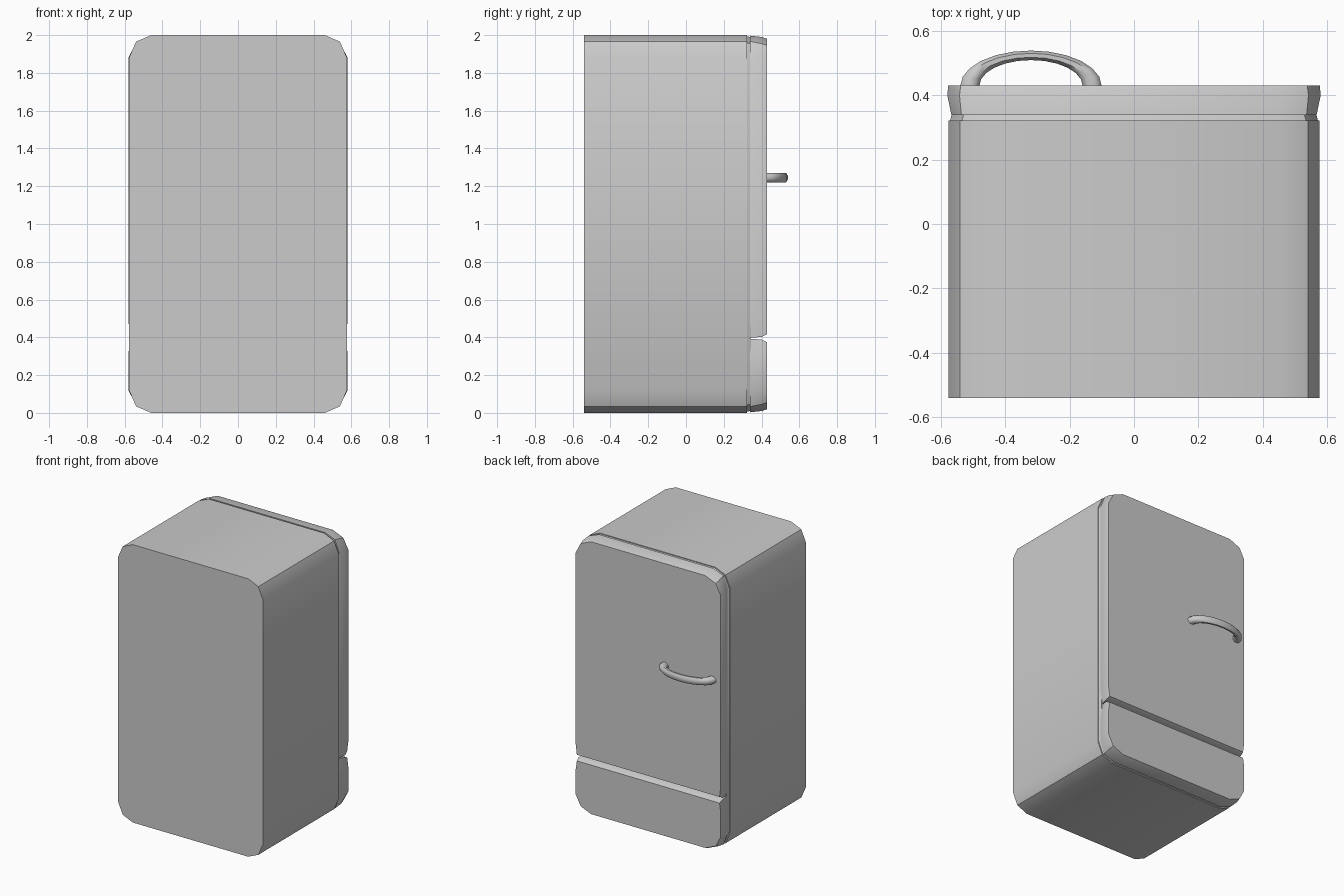
import bpy, bmesh, math

if "Cube" in bpy.data.objects:
    bpy.data.objects.remove(bpy.data.objects["Cube"])


def finish(name, bm, angle=30):
    bmesh.ops.recalc_face_normals(bm, faces=bm.faces)
    mesh = bpy.data.meshes.new(name)
    bm.to_mesh(mesh)
    bm.free()
    obj = bpy.data.objects.new(name, mesh)
    bpy.context.collection.objects.link(obj)
    bpy.context.view_layer.objects.active = obj
    bpy.ops.object.select_all(action='DESELECT')
    obj.select_set(True)
    bpy.ops.object.shade_smooth_by_angle(angle=math.radians(angle))
    return obj


def skin(bm, loops):
    """Bridge closed loops of points and cap both ends."""
    rings = [[bm.verts.new(p) for p in loop] for loop in loops]
    for a, b in zip(rings, rings[1:]):
        n = len(a)
        for i in range(n):
            j = (i + 1) % n
            bm.faces.new((a[i], a[j], b[j], b[i]))
    bm.faces.new(rings[0])
    bm.faces.new(rings[-1])


def panel(name, sections):
    """Loft symmetric panels: each section is (y, right half outline in x,z)."""
    bm = bmesh.new()
    skin(bm, [[(x, y, z) for x, z in half] + [(-x, y, z) for x, z in reversed(half)]
              for y, half in sections])
    return finish(name, bm)


def rounded(inset=0.0):
    """Right half of the cabinet outline, bottom to top."""
    corner = [(0.46, 1.0), (0.54, 0.965), (0.577, 0.88)]
    top = [(x - inset, 1 + h - inset) for x, h in corner]
    return [(x, 2 - z) for x, z in top] + top[::-1]


# Cabinet
panel("cabinet", [(-0.54, rounded()), (0.322, rounded())])

# Door seal
panel("door_seal", [(0.322, rounded(0.006)), (0.345, rounded(0.012))])

# Main door
panel("main_door", [
    (0.338, [(0.560, 0.398), (0.567, 0.49), (0.567, 1.885), (0.536, 1.967), (0.455, 1.997)]),
    (0.400, [(0.573, 0.402), (0.580, 0.49), (0.580, 1.880), (0.542, 1.955), (0.460, 1.990)]),
    (0.430, [(0.568, 0.417), (0.577, 0.49), (0.577, 1.870), (0.538, 1.945), (0.455, 1.980)]),
])

# Lower drawer
panel("lower_drawer", [
    (0.338, [(0.455, 0.003), (0.536, 0.033), (0.567, 0.115), (0.567, 0.31), (0.560, 0.393)]),
    (0.400, [(0.460, 0.010), (0.542, 0.045), (0.580, 0.120), (0.580, 0.31), (0.573, 0.388)]),
    (0.430, [(0.455, 0.020), (0.538, 0.055), (0.577, 0.130), (0.577, 0.31), (0.568, 0.373)]),
])

# Arched handle: half of a flattened ring
bm = bmesh.new()
arc, sides, loops = 12, 8, []
for i in range(arc + 1):
    t = math.pi * i / arc
    loop = []
    for k in range(sides):
        p = 2 * math.pi * (k + 0.5) / sides
        r = 0.19 + 0.032 * math.cos(p)
        loop.append((-0.32 + r * math.cos(t), 0.429 + 0.5 * r * math.sin(t),
                     1.245 + 0.027 * math.sin(p)))
    loops.append(loop)
skin(bm, loops)
finish("door_handle", bm, 50)
